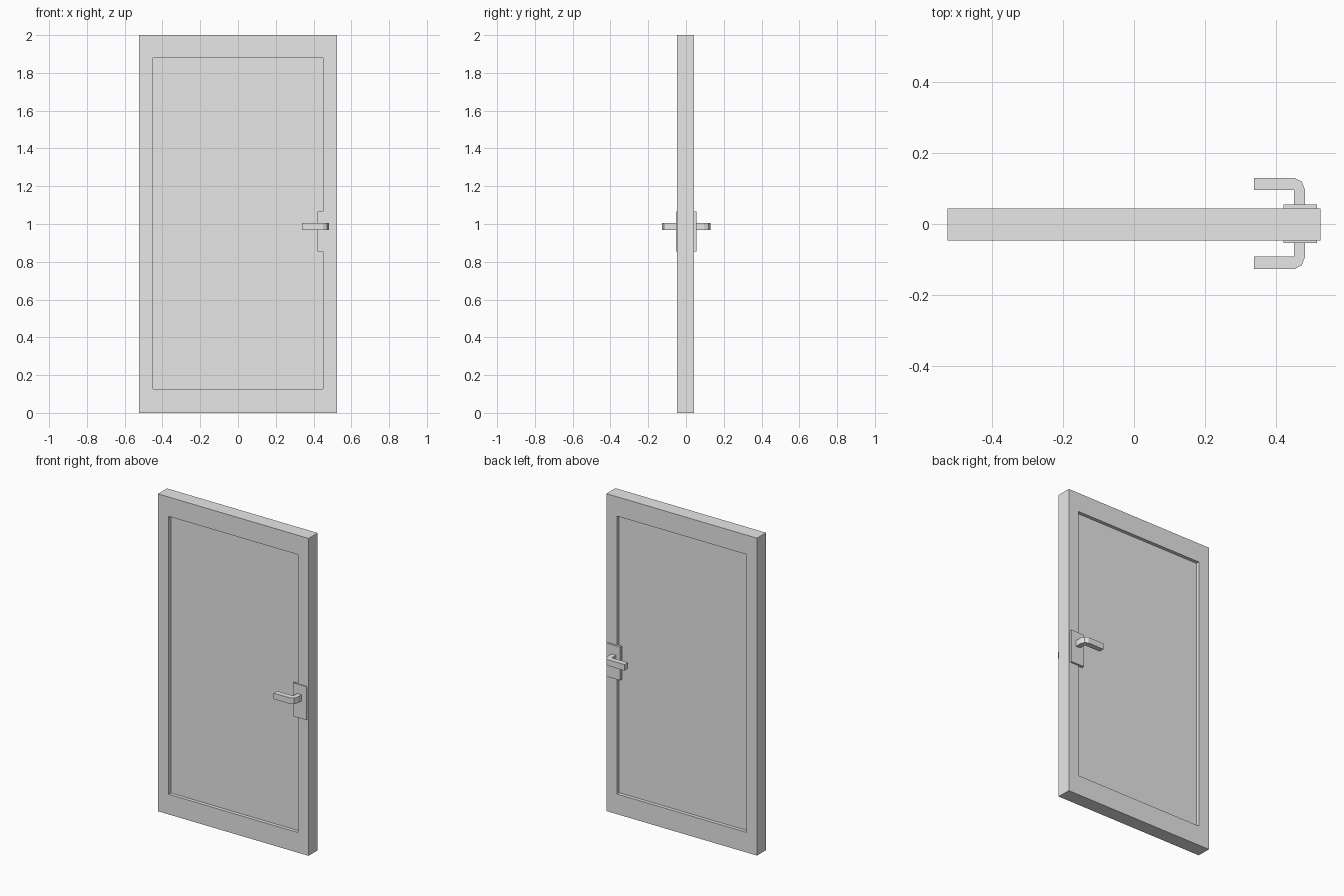
import bpy
import bmesh

cube = bpy.data.objects.get("Cube")
if cube:
    bpy.data.objects.remove(cube, do_unlink=True)

grey = bpy.data.materials.new("light_grey")
grey.use_nodes = True
grey.diffuse_color = (0.8, 0.8, 0.8, 1)
grey.node_tree.nodes["Principled BSDF"].inputs["Base Color"].default_value = (0.8, 0.8, 0.8, 1)


def add_object(name, bm):
    bmesh.ops.recalc_face_normals(bm, faces=bm.faces)
    mesh = bpy.data.meshes.new(name)
    bm.to_mesh(mesh)
    bm.free()
    mesh.materials.append(grey)
    obj = bpy.data.objects.new(name, mesh)
    bpy.context.collection.objects.link(obj)
    return obj


def add_box(bm, low, high):
    verts = bmesh.ops.create_cube(bm, size=1)["verts"]
    for v in verts:
        for i in range(3):
            v.co[i] = low[i] if v.co[i] < 0 else high[i]


def add_prism(name, outline, z0, z1):
    """Extrude an outline in the ground plane upwards."""
    bm = bmesh.new()
    face = bm.faces.new([bm.verts.new((x, y, z0)) for x, y in outline])
    new = bmesh.ops.extrude_face_region(bm, geom=[face])["geom"]
    for v in new:
        if isinstance(v, bmesh.types.BMVert):
            v.co.z = z1
    return add_object(name, bm)


HALF_W, FRONT, BACK = 0.525, -0.047, 0.043

# Door slab with a recessed panel on both sides
bm = bmesh.new()
add_box(bm, (-HALF_W, FRONT, 0), (HALF_W, BACK, 2))
bm.normal_update()
for face in [f for f in bm.faces if abs(f.normal.y) > 0.9]:
    side = 1 if face.normal.y > 0 else -1
    bmesh.ops.inset_individual(bm, faces=[face], thickness=0.105)
    for v in face.verts:
        v.co.z = 0.127 if v.co.z < 1 else 1.878
    rim = bmesh.ops.extrude_discrete_faces(bm, faces=[face])["faces"][0]
    for v in rim.verts:
        v.co.y -= side * 0.022
add_object("door_slab", bm)

# Lock plate and lever handle on each side
for label, side, surface, plate, inner, outer in (
        ("front", -1, FRONT, -0.054, -0.092, -0.127),
        ("back", 1, BACK, 0.055, 0.096, 0.13)):
    bm = bmesh.new()
    y0, y1 = sorted((surface - side * 0.005, plate))
    add_box(bm, (0.42, y0, 0.855), (0.515, y1, 1.065))
    add_object(label + "_lock_plate", bm)

    lever = [(0.338, outer), (0.451, outer), (0.472, outer - side * 0.011),
             (0.481, inner), (0.481, surface), (0.45, surface),
             (0.45, inner), (0.338, inner)]
    add_prism(label + "_lever_handle", lever, 0.968, 1.006)
